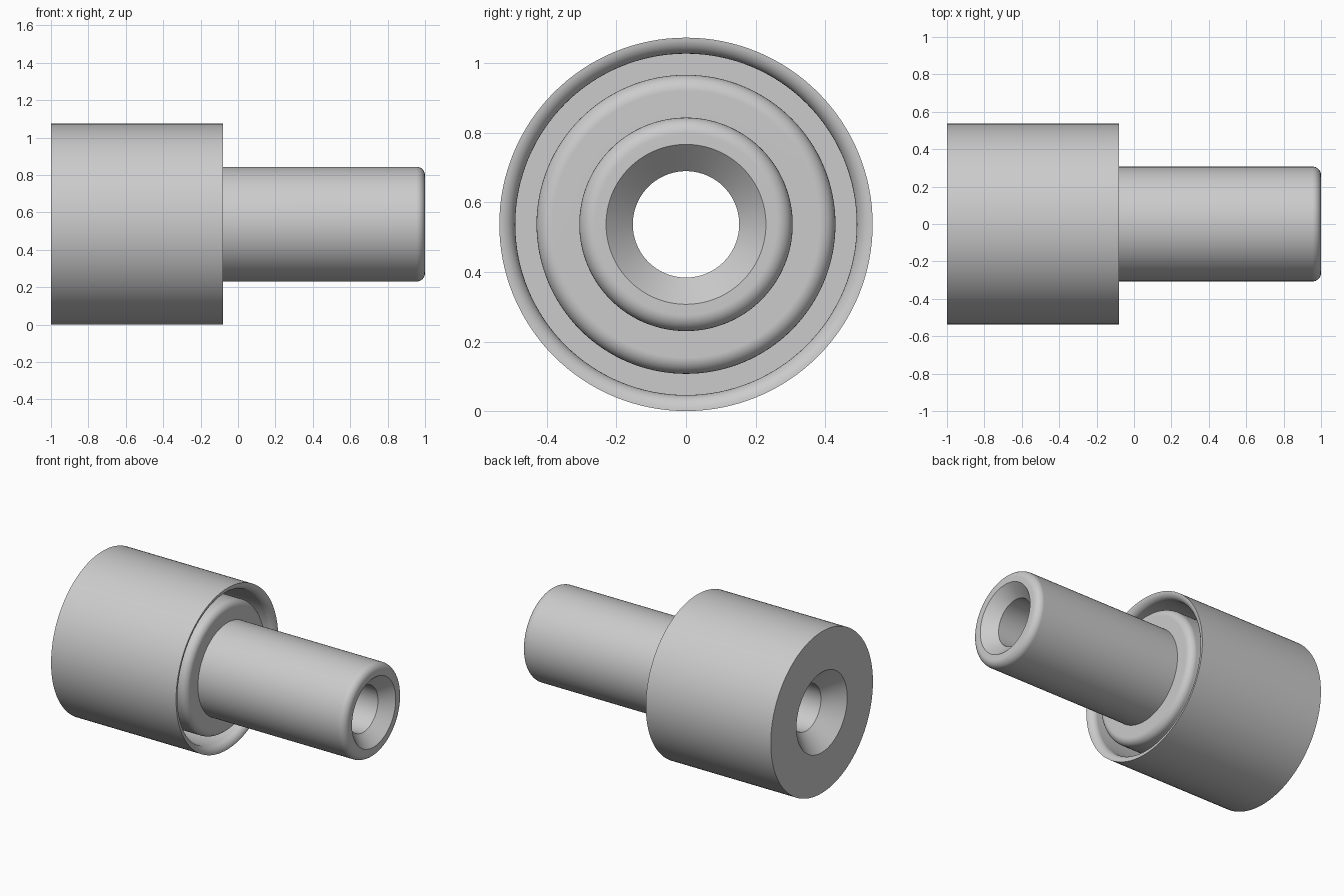
import bpy
import bmesh
from math import cos, sin, radians
from mathutils import Matrix, Vector

cube = bpy.data.objects.get("Cube")
if cube:
    bpy.data.objects.remove(cube, do_unlink=True)

SEGMENTS = 128
SLEEVE_R, GROOVE_R, HUB_R, SHAFT_R, BORE_R = 0.537, 0.491, 0.43, 0.307, 0.153
BACK, FACE, TIP = -1.0, -0.08, 1.0
FLOOR = -0.54
FILLET = 0.046
BACK_SINK, TIP_SINK = 0.114, 0.077


def arc(x, r, start, end, steps=8):
    """Fillet points around centre (x, r); angle 0 is +x, 90 is outward."""
    angles = [radians(start + (end - start) * i / steps) for i in range(steps + 1)]
    return [(x + FILLET * cos(a), r + FILLET * sin(a)) for a in angles]


def lathe(name, profile, material):
    """Revolve a closed (x, radius) profile around the x axis."""
    bm = bmesh.new()
    verts = [bm.verts.new((x, 0, r)) for x, r in profile]
    edges = [bm.edges.new((v, verts[i - 1])) for i, v in enumerate(verts)]
    bmesh.ops.spin(bm, geom=verts + edges, cent=Vector(), axis=(1, 0, 0),
                   angle=radians(360), steps=SEGMENTS, use_merge=True)
    bmesh.ops.remove_doubles(bm, verts=bm.verts, dist=1e-5)
    bmesh.ops.recalc_face_normals(bm, faces=bm.faces)
    bmesh.ops.transform(bm, matrix=Matrix.Translation((0, 0, SLEEVE_R)), verts=bm.verts)
    mesh = bpy.data.meshes.new(name)
    bm.to_mesh(mesh)
    bm.free()
    mesh.materials.append(material)
    obj = bpy.data.objects.new(name, mesh)
    bpy.context.collection.objects.link(obj)
    bpy.ops.object.select_all(action="DESELECT")
    obj.select_set(True)
    bpy.context.view_layer.objects.active = obj
    bpy.ops.object.shade_smooth_by_angle(angle=radians(30))
    weighted = obj.modifiers.new("Flat end normals", "WEIGHTED_NORMAL")
    weighted.keep_sharp = True
    return obj


grey = bpy.data.materials.new("light grey")
grey.use_nodes = True
grey.diffuse_color = (0.6, 0.6, 0.6, 1)
grey.node_tree.nodes["Principled BSDF"].inputs["Base Color"].default_value = (0.6, 0.6, 0.6, 1)

# Sleeve: outside wall and lip rounded towards the groove
profile = [(BACK, BORE_R + BACK_SINK), (BACK, SLEEVE_R)]
profile += arc(FACE - FILLET, SLEEVE_R, 0, -90)
# Groove floor
profile += [(FLOOR, GROOVE_R), (FLOOR, HUB_R)]
# Hub with rounded shoulder
profile += arc(FACE - FILLET, HUB_R - FILLET, 90, 0)
# Shaft with rounded tip
profile += [(FACE, SHAFT_R)]
profile += arc(TIP - FILLET, SHAFT_R - FILLET, 90, 0)
# Countersinks and through bore
profile += [(TIP, BORE_R + TIP_SINK), (TIP - TIP_SINK, BORE_R), (BACK + BACK_SINK, BORE_R)]

lathe("sleeved_shaft", profile, grey)
